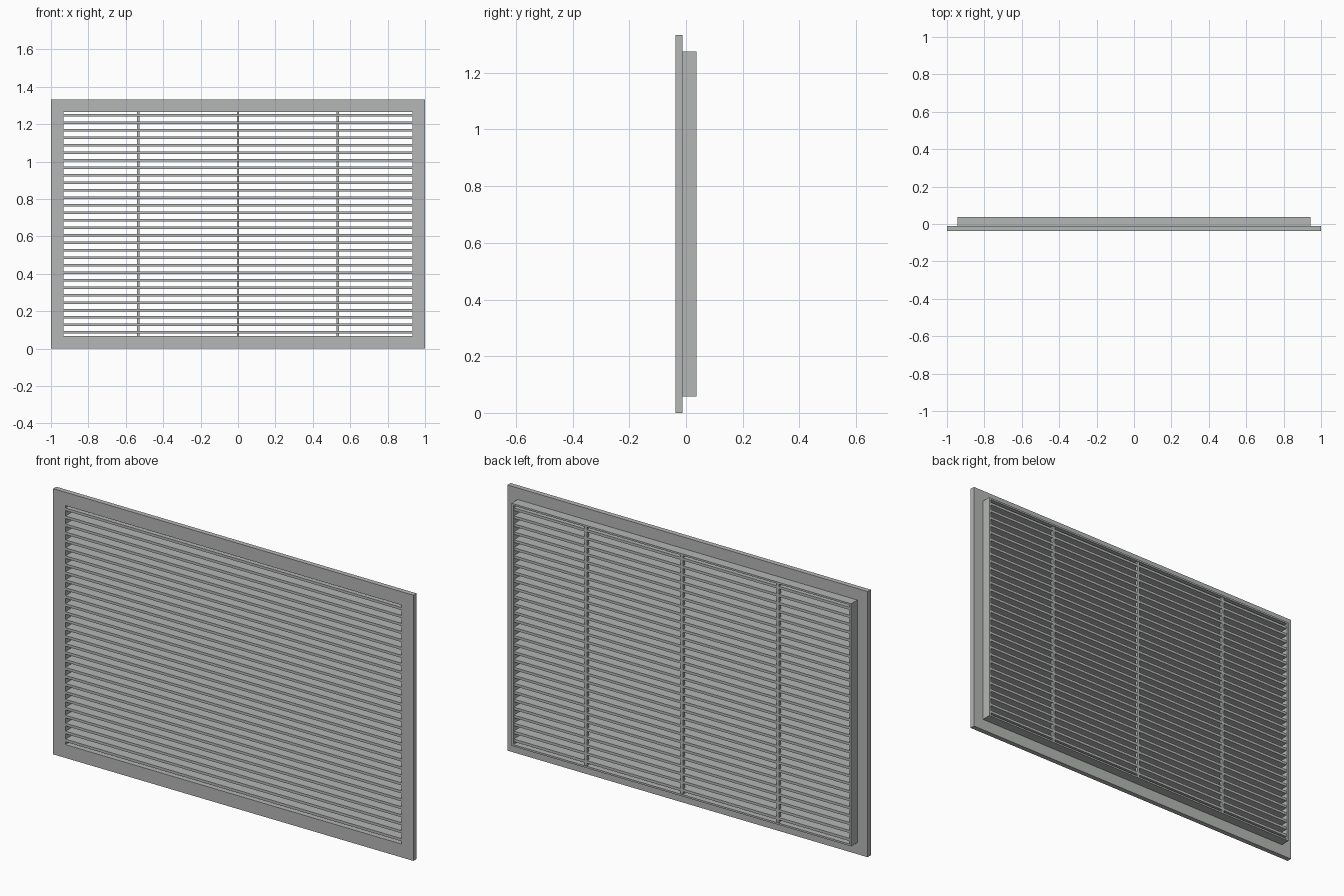
import bpy, bmesh

if "Cube" in bpy.data.objects:
    bpy.data.objects.remove(bpy.data.objects["Cube"])

# One flat metal grey for the whole grille
grey = bpy.data.materials.new("light_grey_metal")
grey.diffuse_color = (0.46, 0.475, 0.465, 1)
grey.use_nodes = True
grey.node_tree.nodes["Principled BSDF"].inputs["Base Color"].default_value = grey.diffuse_color

W, H = 1.0, 1.3333          # half width, full height
OX, OZ = 0.933, 0.067       # opening half width, border height


def finish(name, bm):
    bmesh.ops.recalc_face_normals(bm, faces=bm.faces)
    me = bpy.data.meshes.new(name)
    bm.to_mesh(me)
    bm.free()
    me.materials.append(grey)
    ob = bpy.data.objects.new(name, me)
    bpy.context.collection.objects.link(ob)
    return ob


def box(name, x0, x1, y0, y1, z0, z1):
    bm = bmesh.new()
    bmesh.ops.create_cube(bm, size=1)
    for v in bm.verts:
        v.co = (x1 if v.co.x > 0 else x0,
                y1 if v.co.y > 0 else y0,
                z1 if v.co.z > 0 else z0)
    return finish(name, bm)


def ring(name, hx, z_margin, ix, iz_margin, y0, y1):
    """Rectangular frame with a rectangular opening, extruded along y."""
    def rect(bm, h, m, y):
        return [bm.verts.new(p) for p in
                ((-h, y, m), (h, y, m), (h, y, H - m), (-h, y, H - m))]
    bm = bmesh.new()
    loops = [rect(bm, hx, z_margin, y0), rect(bm, hx, z_margin, y1),
             rect(bm, ix, iz_margin, y1), rect(bm, ix, iz_margin, y0)]
    for a, b in zip(loops, loops[1:] + loops[:1]):
        for i in range(4):
            j = (i + 1) % 4
            bm.faces.new((a[i], a[j], b[j], b[i]))
    return finish(name, bm)


# Front flange and the shallower collar behind it
ring("front_flange", W, 0, OX, OZ, -0.037, -0.012)
ring("rear_collar", 0.943, 0.058, OX, OZ, -0.012, 0.037)

# Horizontal blades
COUNT, PITCH, THICK = 30, 0.04, 0.0133
for i in range(COUNT):
    z = H / 2 + (i - (COUNT - 1) / 2) * PITCH
    box(f"blade_{i + 1:02d}", -OX, OX, -0.035, 0.033, z - THICK / 2, z + THICK / 2)

# Vertical support bars at the back of the blades
for name, x in (("left", -0.533), ("centre", 0.0), ("right", 0.533)):
    box(f"support_bar_{name}", x - 0.0065, x + 0.0065, 0.018, 0.0335, OZ, H - OZ)
